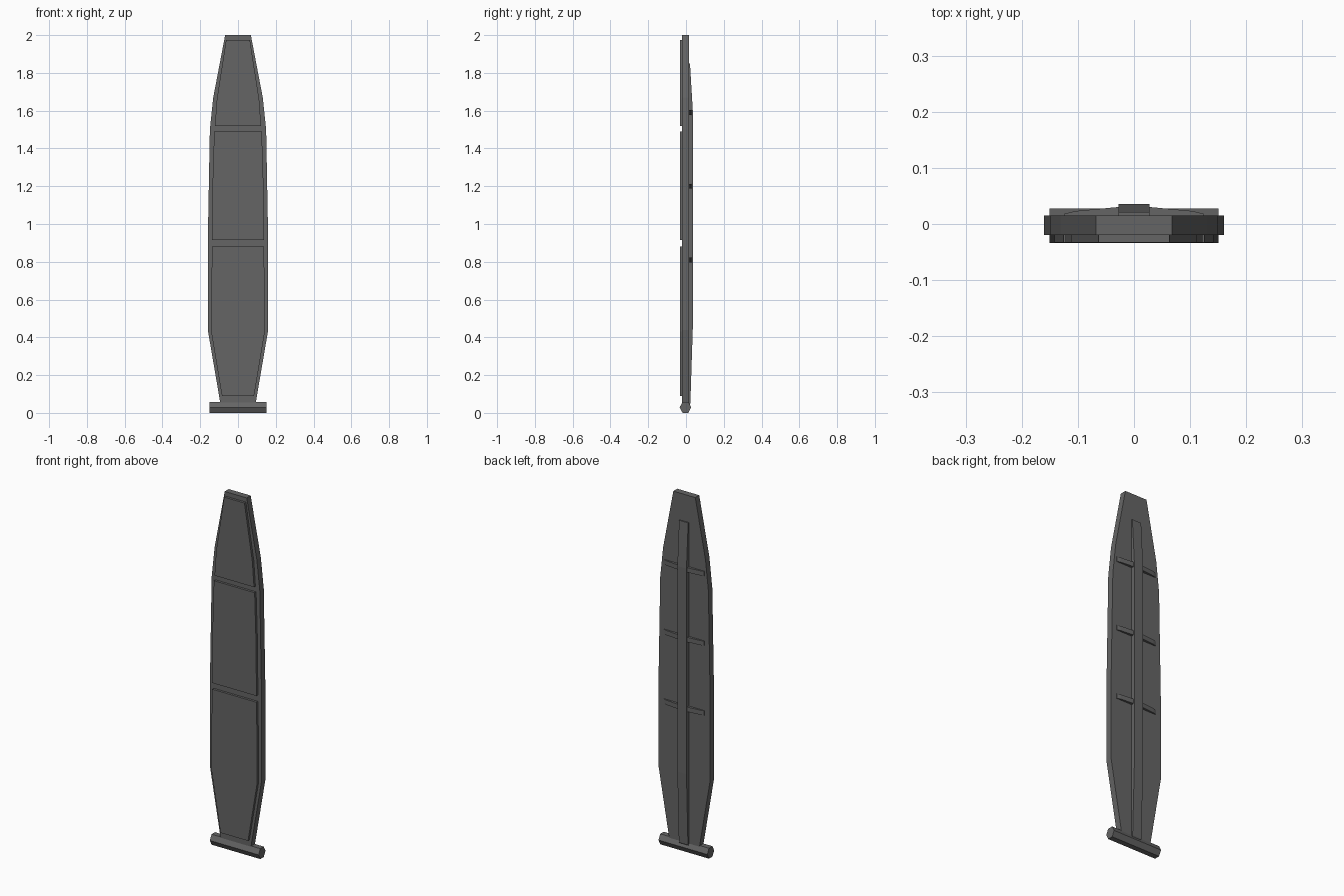
import bpy, bmesh, math
from mathutils import Vector

if "Cube" in bpy.data.objects:
    bpy.data.objects.remove(bpy.data.objects["Cube"])

grey = bpy.data.materials.new("dark_grey")
grey.diffuse_color = (0.13, 0.13, 0.13, 1)
grey.use_nodes = True
grey.node_tree.nodes["Principled BSDF"].inputs["Base Color"].default_value = grey.diffuse_color


def prism(name, ring, offset):
    """Extrude a closed ring of 3D points along an offset."""
    bm = bmesh.new()
    face = bm.faces.new([bm.verts.new(p) for p in ring])
    out = bmesh.ops.extrude_face_region(bm, geom=[face])
    bmesh.ops.translate(bm, vec=Vector(offset),
                        verts=[v for v in out["geom"] if isinstance(v, bmesh.types.BMVert)])
    bmesh.ops.recalc_face_normals(bm, faces=bm.faces)
    me = bpy.data.meshes.new(name)
    bm.to_mesh(me)
    bm.free()
    me.materials.append(grey)
    ob = bpy.data.objects.new(name, me)
    bpy.context.collection.objects.link(ob)
    return ob


def plate(name, half, y0, y1):
    """Symmetric plate from (half width, z) pairs."""
    ring = [(x, y0, z) for x, z in half] + [(-x, y0, z) for x, z in reversed(half)]
    return prism(name, ring, (0, y1 - y0, 0))


# main blade
plate("blade", [(0.088, 0.03), (0.095, 0.06), (0.16, 0.44), (0.16, 0.9), (0.149, 1.5),
                (0.131, 1.67), (0.068, 2.0)], -0.02, 0.015)

# raised front panels
plate("lower_panel", [(0.085, 0.09), (0.142, 0.43), (0.142, 0.6), (0.137, 0.88)], -0.033, -0.019)
plate("middle_panel", [(0.137, 0.915), (0.135, 1.2), (0.126, 1.49)], -0.033, -0.019)
plate("upper_panel", [(0.122, 1.52), (0.112, 1.66), (0.063, 1.975)], -0.033, -0.019)

# hexagonal hinge bar at the foot
r = 0.0305
bar = [(-0.151, -0.003 + r * math.cos(math.radians(a)),
        0.0264 + 0.003 + r * math.sin(math.radians(a)) * 1.1) for a in range(0, 360, 60)]
prism("hinge_bar", bar, (0.302, 0, 0))

# tapered back spine
spine = [(0.01, 0.03), (0.023, 0.05), (0.036, 0.45), (0.036, 1.6), (0.021, 1.85), (0.01, 1.85)]
prism("back_spine", [(-0.028, y, z) for y, z in spine], (0.056, 0, 0))

# sloping cross ribs on both sides of the spine
rib = [(0.02, 0.01), (0.125, 0.01), (0.125, 0.018), (0.105, 0.023), (0.02, 0.031)]
for i, z in enumerate((0.81, 1.2, 1.59)):
    for side, s in (("left", -1), ("right", 1)):
        prism(f"{side}_rib_{i + 1}", [(s * x, y, z - 0.013) for x, y in rib], (0, 0, 0.026))
